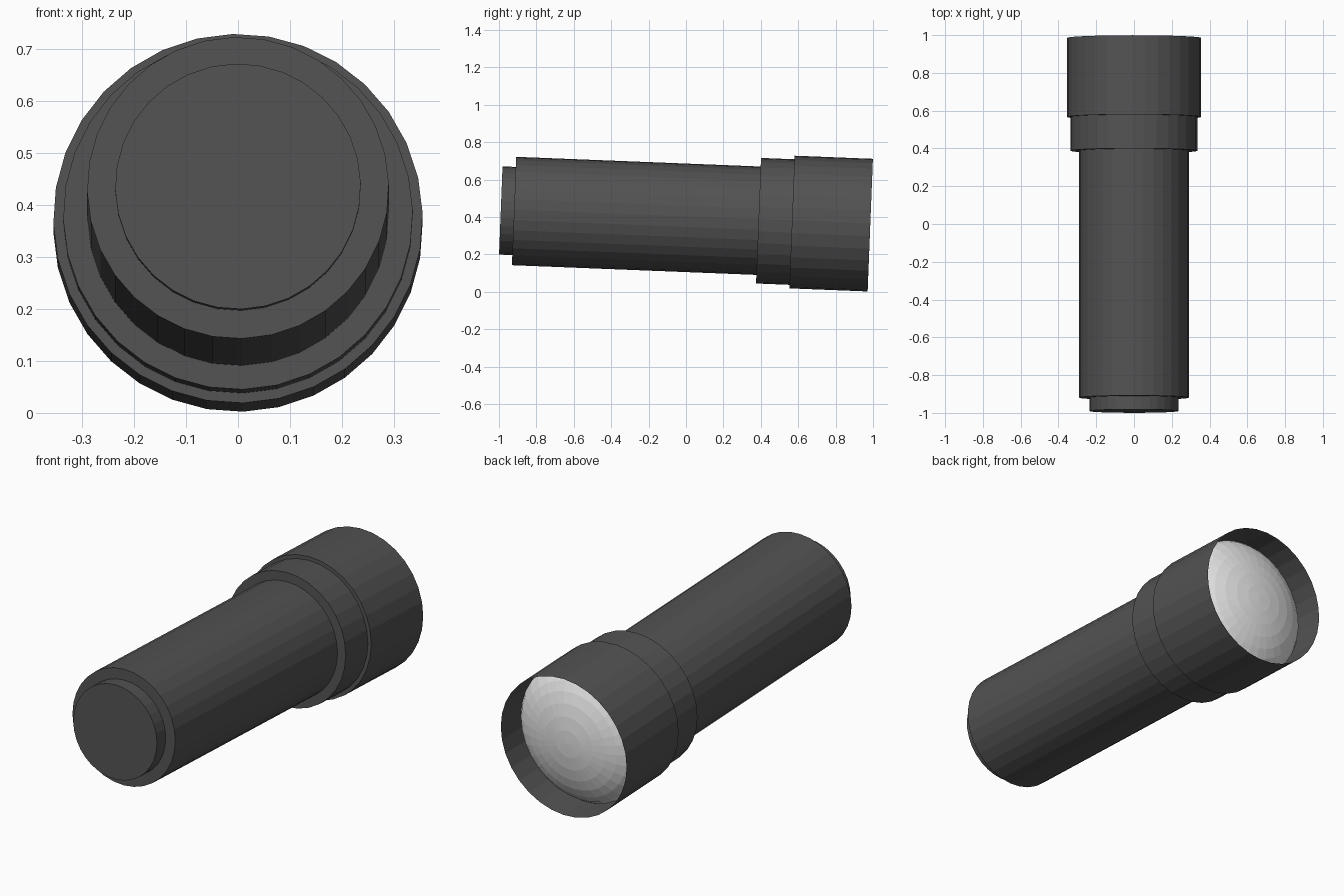
import bpy, bmesh, math
from mathutils import Matrix

if "Cube" in bpy.data.objects:
    bpy.data.objects.remove(bpy.data.objects["Cube"])

SIDES = 32
TILT = math.radians(2.27)   # the light lies on its wide head, nose slightly down
ROLL = math.radians(-1.6)
PLACE = Matrix.Translation((0, 0, 0.396)) @ Matrix.Rotation(-TILT, 4, 'X')


def material(name, rgb):
    m = bpy.data.materials.new(name)
    m.diffuse_color = (*rgb, 1)
    m.use_nodes = True
    m.node_tree.nodes["Principled BSDF"].inputs["Base Color"].default_value = m.diffuse_color
    return m


dark = material("dark_grey", (0.085, 0.085, 0.085))
glass = material("lens_white", (0.8, 0.8, 0.8))


def lathe(name, profile, mat):
    """Revolve (radius, y) points, listed tail to head, about the tilted axis."""
    bm = bmesh.new()
    rings = []
    for r, y in profile:
        if r == 0:
            rings.append([bm.verts.new((0, y, 0))] * SIDES)
            continue
        ring = []
        for k in range(SIDES):
            a = ROLL + 2 * math.pi * k / SIDES
            ring.append(bm.verts.new((r * math.sin(a), y, r * math.cos(a))))
        rings.append(ring)
    for p, n in zip(rings, rings[1:]):
        for k in range(SIDES):
            j = (k + 1) % SIDES
            corners = list(dict.fromkeys((p[k], p[j], n[j], n[k])))
            bm.faces.new(corners)
    bm.transform(PLACE)
    me = bpy.data.meshes.new(name)
    bm.to_mesh(me)
    bm.free()
    me.materials.append(mat)
    ob = bpy.data.objects.new(name, me)
    bpy.context.collection.objects.link(ob)
    return ob


# Stepped casing, each part closed by a flat shoulder facing the tail
lathe("tail_cap", [(0, -0.991), (0.236, -0.991), (0.236, -0.92)], dark)
lathe("handle", [(0.236, -0.92), (0.29, -0.92), (0.29, 0.388)], dark)
lathe("collar", [(0.29, 0.388), (0.336, 0.388), (0.336, 0.567)], dark)
lathe("head", [(0.336, 0.567), (0.355, 0.567), (0.355, 0.986)], dark)

# Domed lens recessed inside the open head
BASE, HEIGHT, RADIUS, RINGS = 0.806, 0.15, 0.353, 8
dome = []
for i in range(RINGS + 1):
    t = math.pi / 2 * i / RINGS
    dome.append((RADIUS * math.cos(t) if i < RINGS else 0, BASE + HEIGHT * math.sin(t)))
lathe("lens", dome, glass)
